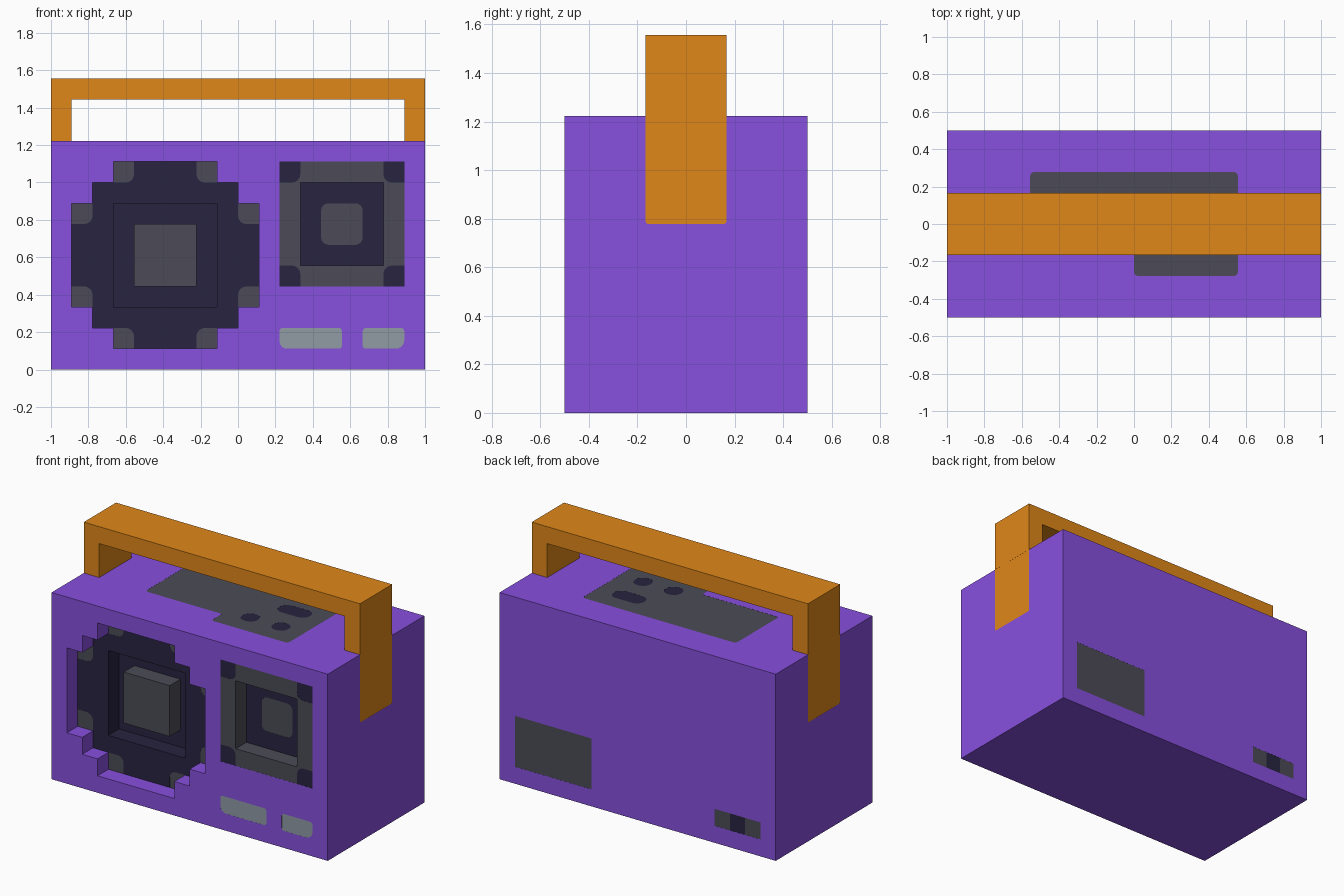
import bpy, bmesh, math

if "Cube" in bpy.data.objects:
    bpy.data.objects.remove(bpy.data.objects["Cube"])

U = 1 / 9      # one block of the design
T = 0.005      # depth of painted insets, in blocks


def material(name, hexcode):
    rgb = [int(hexcode[i:i + 2], 16) / 255 for i in (0, 2, 4)]
    m = bpy.data.materials.new(name)
    m.diffuse_color = [c / 12.92 if c <= 0.04045 else ((c + 0.055) / 1.055) ** 2.4 for c in rgb] + [1]
    m.use_nodes = True
    m.node_tree.nodes["Principled BSDF"].inputs["Base Color"].default_value = m.diffuse_color
    return m


MATS = [material("purple_case", "8750DE"), material("orange_handle", "E08719"),
        material("dark_navy", "272440"), material("charcoal_gray", "4C4B57"),
        material("light_gray", "919BA5")]
PURPLE, ORANGE, DARK, GRAY, LIGHT = range(5)


def prism(name, pts, axis, a, b, mat, end_mat=None):
    """Extrude a 2D outline (in blocks) along an axis from a to b; end_mat colours the end at b."""
    place = {'x': lambda u, v, w: (w * U, u * U, v * U),
             'y': lambda u, v, w: (u * U, w * U, v * U),
             'z': lambda u, v, w: (u * U, v * U, w * U)}[axis]
    bm = bmesh.new()
    lo = [bm.verts.new(place(u, v, a)) for u, v in pts]
    hi = [bm.verts.new(place(u, v, b)) for u, v in pts]
    bm.faces.new(lo)
    end = bm.faces.new(hi)
    for i in range(len(pts)):
        j = (i + 1) % len(pts)
        bm.faces.new((lo[i], lo[j], hi[j], hi[i]))
    for f in bm.faces:
        f.material_index = mat
    end.material_index = mat if end_mat is None else end_mat
    bmesh.ops.recalc_face_normals(bm, faces=bm.faces)
    me = bpy.data.meshes.new(name)
    bm.to_mesh(me)
    bm.free()
    for m in MATS:
        me.materials.append(m)
    ob = bpy.data.objects.new(name, me)
    bpy.context.collection.objects.link(ob)
    return ob


def rect(x0, y0, x1, y1, radii=(0, 0, 0, 0)):
    """Rectangle with corner radii: lower left, lower right, upper right, upper left."""
    pts = []
    corners = ((x0, y0, 1, 1), (x1, y0, -1, 1), (x1, y1, -1, -1), (x0, y1, 1, -1))
    for k, ((x, y, sx, sy), r) in enumerate(zip(corners, radii)):
        if r == 0:
            pts.append((x, y))
            continue
        for i in range(5):
            t = math.pi + k * math.pi / 2 + i * math.pi / 8
            pts.append((x + sx * r + r * math.cos(t), y + sy * r + r * math.sin(t)))
    return pts


def inner_corner(x, z, sx, sz, r=0.4):
    """Unit square whose corner facing the speaker centre is rounded."""
    radii = [0, 0, 0, 0]
    radii[{(1, 1): 0, (-1, 1): 1, (-1, -1): 2, (1, -1): 3}[(sx, sz)]] = r
    return rect(x - .5, z - .5, x + .5, z + .5, radii)


cutters = []


def cut(*args):
    cutters.append(prism("cutter", *args))


case = prism("case", rect(-9, 0, 9, 11), 'y', -4.5, 4.5, PURPLE)

# Painted frame of the tweeter, then the speaker recesses
FRONT, FLOOR = -4.5, -3.5
WX, WZ = -3.5, 5.5
step = [(2.5, 4.5), (2.5, 3.5), (3.5, 3.5), (3.5, 2.5), (4.5, 2.5)]
outline = []
for _ in range(4):
    outline += [(WX + x, WZ + z) for x, z in step]
    step = [(z, -x) for x, z in step]
cut(rect(2, 4, 8, 10), 'y', -5, FRONT + T, GRAY)
cut(outline, 'y', -5, FLOOR, PURPLE, DARK)
cut(rect(-6, 3, -1, 8), 'y', -5, -2.5, DARK)
cut(rect(3, 5, 7, 9), 'y', -5, FLOOR, GRAY, DARK)

# Gray corner blocks on the woofer ring, dark corners on the tweeter frame
for sx in (-1, 1):
    for sz in (-1, 1):
        for ox, oz in ((2, 4), (4, 2)):
            cut(inner_corner(WX + sx * ox, WZ + sz * oz, sx, sz), 'y', -4, FLOOR + T, GRAY)
        cut(inner_corner(5 + sx * 2.5, 7 + sz * 2.5, sx, sz), 'y', -5, FRONT + 2 * T, DARK)
cut(rect(4, 6, 6, 8, [.35] * 4), 'y', -4, FLOOR + T, GRAY)

# Front buttons
cut(rect(2, 1, 5, 2, (.35, .15, .15, .15)), 'y', -5, FRONT + T, LIGHT)
cut(rect(6, 1, 8, 2, (.15, .4, .15, .15)), 'y', -5, FRONT + T, LIGHT)

# Top control panel with dark buttons
cut(rect(-5, -1.5, 5, 2.5, (.2, 0, .2, .2)), 'z', 12, 11 - T, GRAY)
cut(rect(0, -2.5, 5, -1.5, (.2, .2, 0, 0)), 'z', 12, 11 - T, GRAY)
for x0, y0, x1 in ((1, -1.5, 2), (3, -1.5, 4), (2, .5, 4)):
    cut(rect(x0, y0, x1, y0 + 1, [.45] * 4), 'z', 12, 11 - 2 * T, DARK)

# Back battery cover and socket
cut(rect(3, 1, 8, 4), 'y', 5, 4.5 - T, GRAY)
cut(rect(-8, 1, -5, 2), 'y', 5, 4.5 - T, GRAY)
cut(rect(-7, 1, -6, 2), 'y', 5, 4.5 - 2 * T, DARK)

# Handle straps down both sides
for s in (-1, 1):
    cut(rect(-1.5, 7, 1.5, 12, (.12, .12, 0, 0)), 'x', s * 10, s * (9 - T), ORANGE)

# Apply all cuts and keep the face colours
for c in cutters:
    c.hide_render = True
    mod = case.modifiers.new("cut", 'BOOLEAN')
    mod.operation, mod.solver, mod.object = 'DIFFERENCE', 'EXACT', c
bpy.context.view_layer.update()
mesh = bpy.data.meshes.new_from_object(case.evaluated_get(bpy.context.evaluated_depsgraph_get()))
case.modifiers.clear()
case.data = mesh
for c in cutters:
    bpy.data.objects.remove(c)
colours = [p.material_index for p in mesh.polygons]
mesh.materials.clear()
for m in MATS:
    mesh.materials.append(m)
for p, index in zip(mesh.polygons, colours):
    p.material_index = index

# Woofer centre block
prism("woofer_block", rect(-5, 4, -2, 7), 'y', FLOOR, -2.5, GRAY)

# Carry handle
prism("handle", [(-9, 11), (-8, 11), (-8, 13), (8, 13), (8, 11), (9, 11), (9, 14), (-9, 14)],
      'y', -1.5, 1.5, ORANGE)
